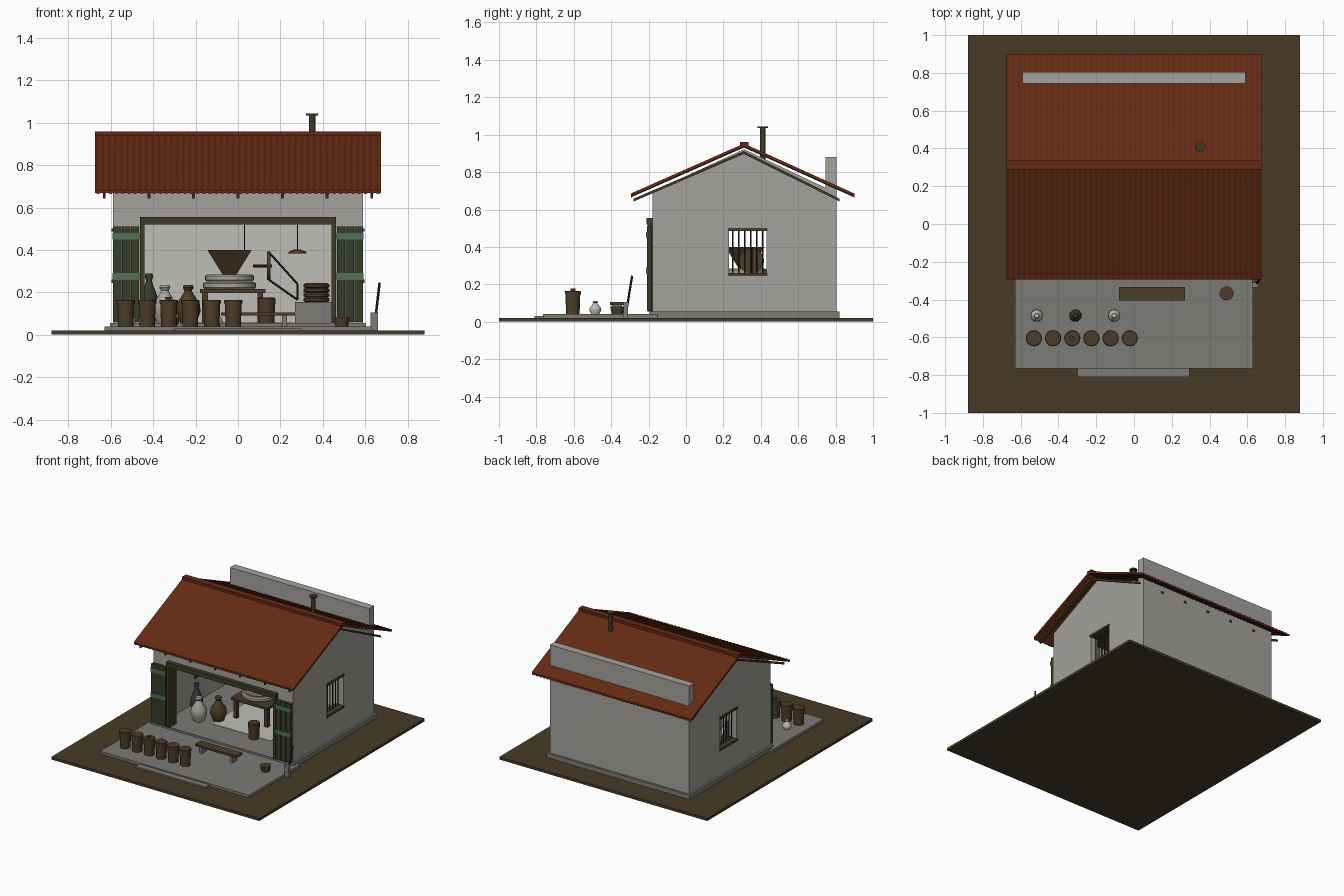
import bpy, bmesh, math
from mathutils import Vector, Matrix

if "Cube" in bpy.data.objects:
    bpy.data.objects.remove(bpy.data.objects["Cube"])


def material(name, r, g, b):
    m = bpy.data.materials.new(name)
    m.use_nodes = True
    m.diffuse_color = (r, g, b, 1)
    m.node_tree.nodes["Principled BSDF"].inputs["Base Color"].default_value = (r, g, b, 1)
    return m


earth = material("earth", .065, .044, .02)
plaster = material("plaster", .37, .36, .33)
lining = material("pale whitewash", .52, .51, .47)
stone = material("grey stone", .2, .197, .18)
tile = material("terracotta", .13, .024, .007)
wood = material("brown wood", .075, .045, .02)
olive = material("olive wood", .05, .045, .018)
green = material("dark green paint", .035, .047, .022)
strap = material("light green paint", .075, .17, .09)
iron = material("dark iron", .03, .024, .016)


def finish(name, bm, mat, smooth=False):
    bmesh.ops.recalc_face_normals(bm, faces=bm.faces)
    me = bpy.data.meshes.new(name)
    bm.to_mesh(me)
    bm.free()
    me.materials.append(mat)
    ob = bpy.data.objects.new(name, me)
    bpy.context.collection.objects.link(ob)
    if smooth:
        bpy.ops.object.select_all(action='DESELECT')
        ob.select_set(True)
        bpy.context.view_layer.objects.active = ob
        bpy.ops.object.shade_smooth_by_angle(angle=math.radians(40))
    return ob


def box(name, x, y, z, mat):
    """Box from (low, high) ranges."""
    bm = bmesh.new()
    bmesh.ops.create_cube(bm, size=1)
    for v in bm.verts:
        v.co = [r[0] if c < 0 else r[1] for c, r in zip(v.co, (x, y, z))]
    return finish(name, bm, mat)


def bar(name, a, b, w, mat, sides=8):
    """Straight rod between two points."""
    a, b = Vector(a), Vector(b)
    bm = bmesh.new()
    bmesh.ops.create_cone(bm, cap_ends=True, segments=sides, radius1=w, radius2=w, depth=(b - a).length)
    turn = (b - a).to_track_quat('Z', 'Y').to_matrix().to_4x4()
    bmesh.ops.transform(bm, verts=bm.verts, matrix=Matrix.Translation((a + b) / 2) @ turn)
    return finish(name, bm, mat, True)


def lathe(name, x, y, profile, mat, n=20):
    """Spin (radius, height) pairs about a vertical axis."""
    bm = bmesh.new()
    rings = [[bm.verts.new((x + r * math.cos(math.tau * i / n), y + r * math.sin(math.tau * i / n), z))
              for i in range(n)] for r, z in profile]
    for low, high in zip(rings, rings[1:]):
        for i in range(n):
            j = (i + 1) % n
            bm.faces.new((low[i], low[j], high[j], high[i]))
    bm.faces.new(rings[0])
    bm.faces.new(rings[-1])
    return finish(name, bm, mat, True)


def jar(name, x, y, z, r, h, mat):
    lathe(name, x, y, [(r * .65, z), (r, z + h * .3), (r * .95, z + h * .5), (r * .4, z + h * .78),
                       (r * .3, z + h * .85), (r * .45, z + h * .93), (r * .35, z + h)], mat)


def wall(name, loops, place, offset, mat):
    """Flat outline with holes, thickened along offset."""
    bm = bmesh.new()
    for loop in loops:
        vs = [bm.verts.new(place(*p)) for p in loop]
        for i, v in enumerate(vs):
            bm.edges.new((v, vs[(i + 1) % len(vs)]))
    bmesh.ops.triangle_fill(bm, edges=bm.edges[:], use_beauty=True)
    ext = bmesh.ops.extrude_face_region(bm, geom=bm.faces[:], use_keep_orig=True)
    new = [g for g in ext["geom"] if isinstance(g, bmesh.types.BMVert)]
    bmesh.ops.translate(bm, verts=new, vec=offset)
    return finish(name, bm, mat)


def rect(u0, u1, v0, v1):
    return [(u0, v0), (u1, v0), (u1, v1), (u0, v1)]


# Ground, porch and plinth
box("ground", (-.88, .88), (-1, 1), (0, .02), earth)
box("porch", (-.63, .63), (-.765, -.15), (.015, .04), stone)
box("porch_step", (-.3, .295), (-.81, -.76), (.015, .031), stone)
box("plinth", (-.605, .605), (-.195, .82), (.015, .055), stone)
box("floor_patch", (-.23, .26), (.02, .6), (.05, .058), lining)

# Walls
gable = [(-.18, .04), (.78, .04), (.78, .70), (.31, .922), (-.18, .695)]
for s, side in ((1, "left"), (-1, "right")):
    wall(side + "_wall", [gable, rect(.23, .43, .25, .5)], lambda u, v: (s * .59, u, v),
         (-s * .06, 0, 0), plaster)
    for z in (.252, .494):
        box(side + "_window_rail", sorted((s * .52, s * .597)), (.225, .435), (z - .008, z + .008), wood)
    for i in range(6):
        y = .25 + i * .032
        bar(side + "_window_bar", (s * .56, y, .25), (s * .56, y, .5), .004, iron)
wall("front_wall", [[(-.589, .04), (-.46, .04), (-.46, .55), (.46, .55), (.46, .04), (.589, .04),
                     (.589, .695), (-.589, .695)]], lambda u, v: (u, -.179, v), (0, .06, 0), plaster)
box("back_wall", (-.589, .589), (.745, .805), (.04, .88), plaster)
box("back_lining", (-.53, .53), (.738, .746), (.055, .7), lining)

# Door frame and open plank shutters
box("frame_header", (-.462, .462), (-.21, -.115), (.52, .555), olive)
for s, side in ((1, "left"), (-1, "right")):
    box(side + "_frame_post", sorted((s * .44, s * .462)), (-.205, -.115), (.055, .53), olive)
    for i in range(3):
        x = .466 + i * .042
        box(side + "_shutter_plank", sorted((s * x, s * (x + .039))), (-.208, -.182), (.06, .51), green)
    for z in (.275, .465):
        box(side + "_shutter_strap", sorted((s * .464, s * .592)), (-.214, -.206), (z - .016, z + .016), strap)

# Corrugated roof sheets
def roof_sheet(name, y_eave):
    bm = bmesh.new()
    top, low = (.31, .95), (y_eave, .683)
    rows = []
    waves, step = 46, 8
    for dz in (0, -.016):
        for y, z in (top, low):
            rows.append([bm.verts.new((-.675 + 1.35 * i / (waves * step), y,
                                       z + dz + .0025 * math.cos(math.tau * i / step)))
                         for i in range(waves * step + 1)])
    a, b, c, d = rows
    for p, q in ((a, b), (b, d), (d, c), (c, a)):
        for i in range(waves * step):
            bm.faces.new((p[i], p[i + 1], q[i + 1], q[i]))
    for i in (0, -1):
        bm.faces.new((a[i], b[i], d[i], c[i]))
    finish(name, bm, tile, True)


roof_sheet("front_roof", -.295)
roof_sheet("back_roof", .9)
box("ridge_cap", (-.675, .675), (.288, .335), (.937, .96), tile)

# Rafters
for i in range(7):
    x = -.63 + i * .21
    wall("rafter", [[(-.28, .643), (.31, .897), (.82, .643), (.82, .658), (.31, .912), (-.28, .658)]],
         lambda u, v: (x - .006, u, v), (.012, 0, 0), olive)

# Stove pipe
lathe("stove_pipe", .35, .41, [(.015, .86), (.015, 1.035), (.028, 1.035), (.028, 1.045)], olive, 16)

# Mill table, stones and hopper
box("mill_table", (-.18, .13), (.17, .46), (.198, .215), wood)
for x in (-.155, .105):
    for y in (.2, .43):
        box("table_leg", (x - .014, x + .014), (y - .014, y + .014), (.055, .2), wood)
for z, r in ((.215, .125), (.251, .115)):
    lathe("millstone", -.04, .315, [(r - .008, z), (r, z + .008), (r, z + .026), (r - .008, z + .034)],
          plaster, 32)
lathe("hopper", -.04, .315, [(.045, .283), (.148, .4), (.138, .4), (.035, .29)], wood, 4).data.transform(
    Matrix.Translation((-.04, .315, 0)) @ Matrix.Rotation(math.pi / 4, 4, 'Z')
    @ Matrix.Translation((.04, -.315, 0)))

# Drive wheel, belt and engine
wheel = lathe("drive_wheel", 0, 0, [(.055, -.008), (.067, -.008), (.067, .008), (.055, .008)], wood, 24)
wheel.data.transform(Matrix.Translation((.145, .35, .325)) @ Matrix.Rotation(math.pi / 2, 4, 'Y'))
bar("wheel_axle", (.07, .35, .325), (.16, .35, .325), .007, tile)
for a, b in (((.145, .39), (.28, .24)), ((.145, .26), (.28, .165)), ((.28, .165), (.28, .24))):
    bar("belt", (a[0], .35, a[1]), (b[0], .35, b[1]), .005, iron)
box("engine_base", (.27, .44), (.26, .44), (.05, .155), stone)
for i in range(4):
    z = .155 + i * .022
    lathe("engine_ring", .37, .35, [(.052, z), (.061, z + .004), (.061, z + .016), (.052, z + .022)], wood)

# Hanging lamp and feed cord
bar("lamp_cord", (.28, .2, .39), (.28, .2, .85), .002, iron)
lathe("lamp_shade", .28, .2, [(.045, .383), (.04, .392), (.012, .403)], tile)
bar("feed_cord", (.03, .315, .39), (.03, .315, .88), .002, iron)

# Jars and tub indoors
jar("tall_green_jar", -.42, .1, .055, .045, .235, green)
jar("pale_jar", -.345, .02, .055, .058, .18, plaster)
jar("brown_jar", -.235, .1, .055, .058, .18, wood)
lathe("indoor_tub", .135, 0, [(.036, .055), (.042, .17), (.038, .175)], wood)

# Porch bins, jars, bench, bowl and shovel
for i in range(6):
    x = -.53 + i * .1015
    lathe("bin", x, -.605, [(.036, .04), (.04, .15)], wood)
    lathe("bin_lid", x, -.605, [(.043, .148), (.043, .162), (.04, .165)], wood)
lathe("lid_knob", -.33, -.605, [(.012, .16), (.014, .178)], olive, 12)
for x, mat in ((-.515, lining), (-.31, green), (-.105, lining)):
    jar("porch_jar", x, -.485, .04, .032, .07, mat)
box("bench_seat", (-.08, .27), (-.405, -.333), (.09, .105), wood)
for x in (-.04, .22):
    box("bench_leg", (x - .012, x + .012), (-.395, -.343), (.04, .09), stone)
lathe("bowl", .49, -.367, [(.03, .04), (.037, .075), (.037, .082)], wood)
bar("shovel_handle", (.645, -.32, .05), (.668, -.288, .245), .006, iron)
box("shovel_blade", (.625, .66), (-.335, -.31), (.02, .105), stone)
